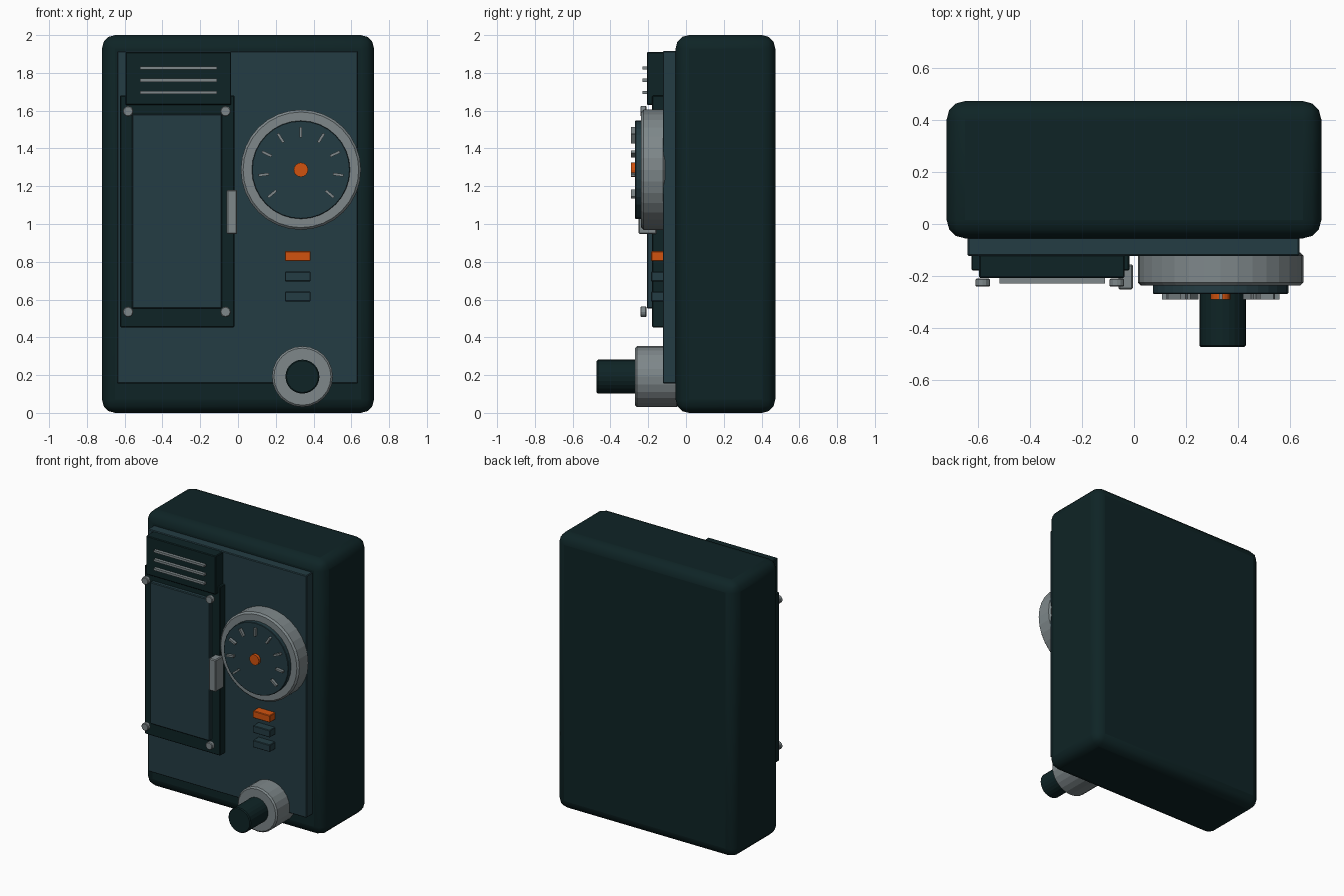
import bpy, math
from mathutils import Matrix

if "Cube" in bpy.data.objects:
    bpy.data.objects.remove(bpy.data.objects["Cube"])


def mat(name, rgb):
    m = bpy.data.materials.new(name)
    m.diffuse_color = (*rgb, 1)
    m.use_nodes = True
    m.node_tree.nodes["Principled BSDF"].inputs["Base Color"].default_value = m.diffuse_color
    return m


DARK = mat("dark_teal", (0.0045, 0.0175, 0.019))
MID = mat("slate_teal", (0.0176, 0.045, 0.056))
GREY = mat("metal_grey", (0.21, 0.245, 0.255))
ORANGE = mat("signal_orange", (0.64, 0.085, 0.0045))


def finish(o, name, m, bevel, segs):
    o.name = name
    o.data.materials.append(m)
    if bevel:
        b = o.modifiers.new("bevel", 'BEVEL')
        b.width = bevel
        b.segments = segs
        b.limit_method = 'ANGLE'
        b.angle_limit = math.radians(40)
    return o


def box(name, m, x0, x1, y0, y1, z0, z1, bevel=0.0, segs=1):
    bpy.ops.mesh.primitive_cube_add(size=1)
    o = bpy.context.object
    o.data.transform(Matrix.Diagonal((x1 - x0, y1 - y0, z1 - z0, 1)))
    o.location = ((x0 + x1) / 2, (y0 + y1) / 2, (z0 + z1) / 2)
    return finish(o, name, m, bevel, segs)


def disc(name, m, x, z, r, y0, y1, n=32, bevel=0.0):
    # cylinder whose axis runs front to back
    bpy.ops.mesh.primitive_cylinder_add(vertices=n, radius=r, depth=y1 - y0)
    o = bpy.context.object
    o.data.transform(Matrix.Rotation(math.pi / 2, 4, 'X'))
    o.location = (x, (y0 + y1) / 2, z)
    return finish(o, name, m, bevel, 1)


# Case and front panel
case = box("case", DARK, -0.72, 0.72, -0.055, 0.4725, 0, 2, 0.07, 3)
bpy.ops.object.shade_smooth_by_angle(angle=math.radians(35))
box("front_panel", MID, -0.64, 0.636, -0.123, -0.03, 0.155, 1.915, 0.005)

# Door with its inset, handle and corner screws
box("door_frame", DARK, -0.625, -0.018, -0.179, -0.1, 0.453, 1.68, 0.005)
box("door_plate", MID, -0.562, -0.085, -0.207, -0.15, 0.553, 1.583, 0.005)
box("door_handle", GREY, -0.06, -0.004, -0.252, -0.155, 0.947, 1.18, 0.006)
for x in (-0.582, -0.066):
    for z in (0.535, 1.597):
        disc("door_screw", GREY, x, z, 0.028, -0.241, -0.21, 12, 0.004)

# Vent box with slats
box("vent_box", DARK, -0.596, -0.036, -0.207, -0.1, 1.63, 1.91, 0.005)
for z in (1.696, 1.761, 1.826):
    box("vent_slat", GREY, -0.518, -0.112, -0.229, -0.2, z - 0.008, z + 0.008)

# Dial with ticks and hub
DX, DZ = 0.333, 1.287
disc("dial_ring", GREY, DX, DZ, 0.318, -0.237, -0.11, 32, 0.012)
disc("dial_face", MID, DX, DZ, 0.26, -0.269, -0.2, 32, 0.003)
disc("dial_hub", ORANGE, DX, DZ, 0.038, -0.29, -0.25, 16)
for i in range(-4, 5):
    a = math.radians(32.5 * i)
    t = box("dial_tick", GREY, -0.007, 0.007, -0.29, -0.26, -0.028, 0.028)
    t.location.x = DX + 0.199 * math.sin(a)
    t.location.z = DZ + 0.199 * math.cos(a)
    t.rotation_euler.y = a

# Push buttons
for z, m in ((0.83, ORANGE), (0.722, MID), (0.616, MID)):
    box("button", m, 0.248, 0.385, -0.185, -0.1, z - 0.026, z + 0.026, 0.004)

# Knob
disc("knob_collar", GREY, 0.341, 0.192, 0.161, -0.27, -0.04, 24, 0.01)
disc("knob_grip", DARK, 0.341, 0.192, 0.09, -0.4725, -0.22, 24, 0.006)
